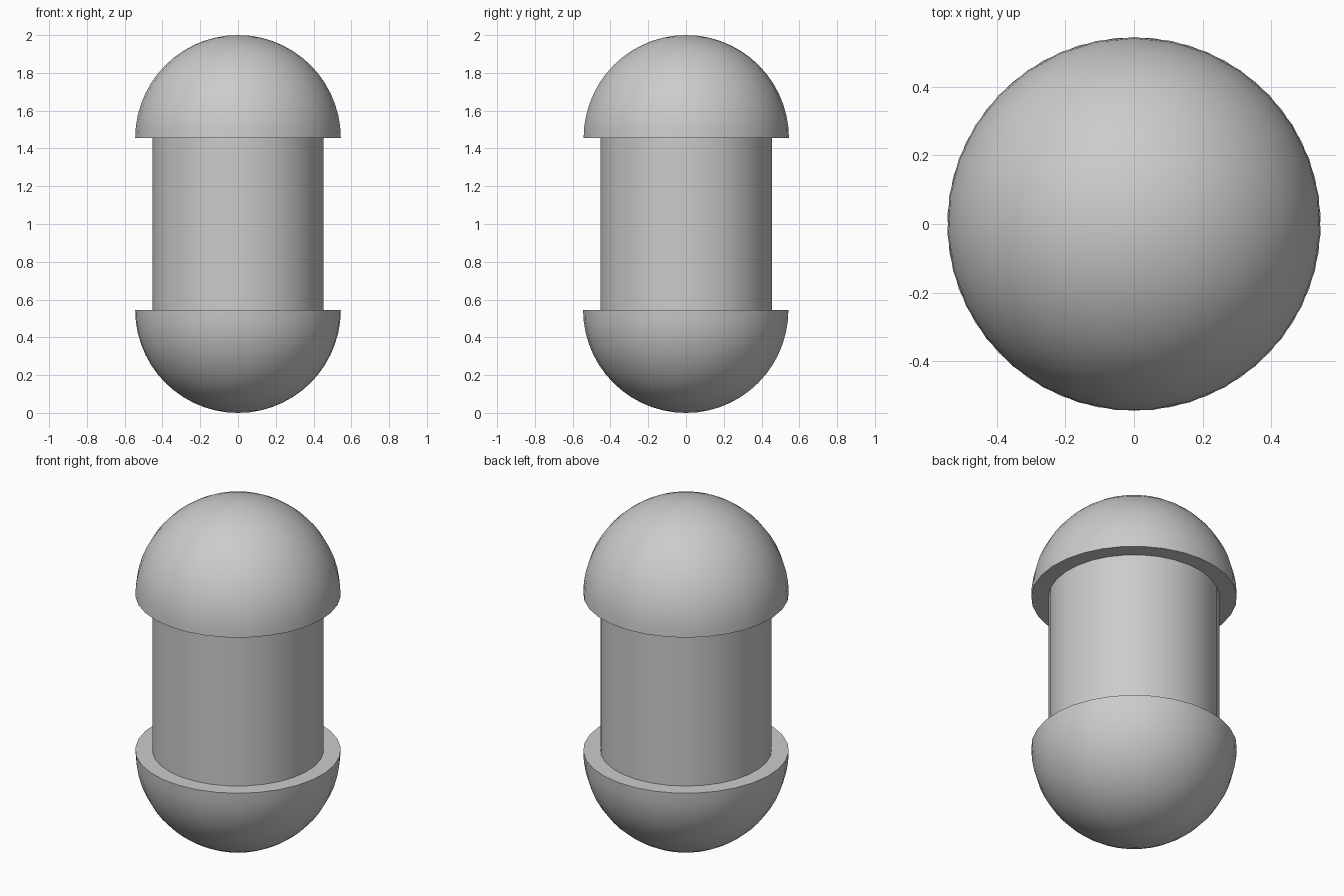
import bpy, bmesh, math

if "Cube" in bpy.data.objects:
    bpy.data.objects.remove(bpy.data.objects["Cube"])

SIDES = 31
DOME_R, TUBE_R, HEIGHT = 0.545, 0.4545, 2.0

grey = bpy.data.materials.new("plain_grey")
grey.diffuse_color = (0.6, 0.6, 0.6, 1)
grey.use_nodes = True
grey.node_tree.nodes["Principled BSDF"].inputs["Base Color"].default_value = grey.diffuse_color


def lathe(name, profile, start):
    """Revolve (radius, z) points about z; the ends are closed."""
    bm = bmesh.new()
    rings = []
    for r, z in profile:
        if r < 1e-6:
            rings.append([bm.verts.new((0, 0, z))])
        else:
            rings.append([bm.verts.new((r * math.cos(start + i * math.tau / SIDES),
                                        r * math.sin(start + i * math.tau / SIDES), z))
                          for i in range(SIDES)])
    for a, b in zip(rings, rings[1:]):
        for i in range(SIDES):
            j = (i + 1) % SIDES
            if len(a) == 1:
                bm.faces.new((a[0], b[j], b[i]))
            elif len(b) == 1:
                bm.faces.new((a[i], a[j], b[0]))
            else:
                bm.faces.new((a[i], a[j], b[j], b[i]))
    for ring in (rings[0], rings[-1]):
        if len(ring) > 1:
            bm.faces.new(ring)
    bmesh.ops.recalc_face_normals(bm, faces=bm.faces[:])
    mesh = bpy.data.meshes.new(name)
    bm.to_mesh(mesh)
    bm.free()
    mesh.materials.append(grey)
    obj = bpy.data.objects.new(name, mesh)
    bpy.context.collection.objects.link(obj)
    bpy.ops.object.select_all(action='DESELECT')
    obj.select_set(True)
    bpy.context.view_layer.objects.active = obj
    bpy.ops.object.shade_smooth_by_angle(angle=math.radians(35))


# Quarter circle from the tip to the flat rim
STEPS = 14
arc = [(DOME_R * math.sin(k / STEPS * math.pi / 2),
        DOME_R * (1 - math.cos(k / STEPS * math.pi / 2))) for k in range(STEPS + 1)]

# Rounded caps, one at each end
lathe("bottom_dome", arc, -math.pi / 2)
lathe("top_dome", [(r, HEIGHT - z) for r, z in arc], math.pi / 2)

# Straight column between the caps
lathe("column", [(TUBE_R, DOME_R), (TUBE_R, HEIGHT - DOME_R)], math.pi / 2)
